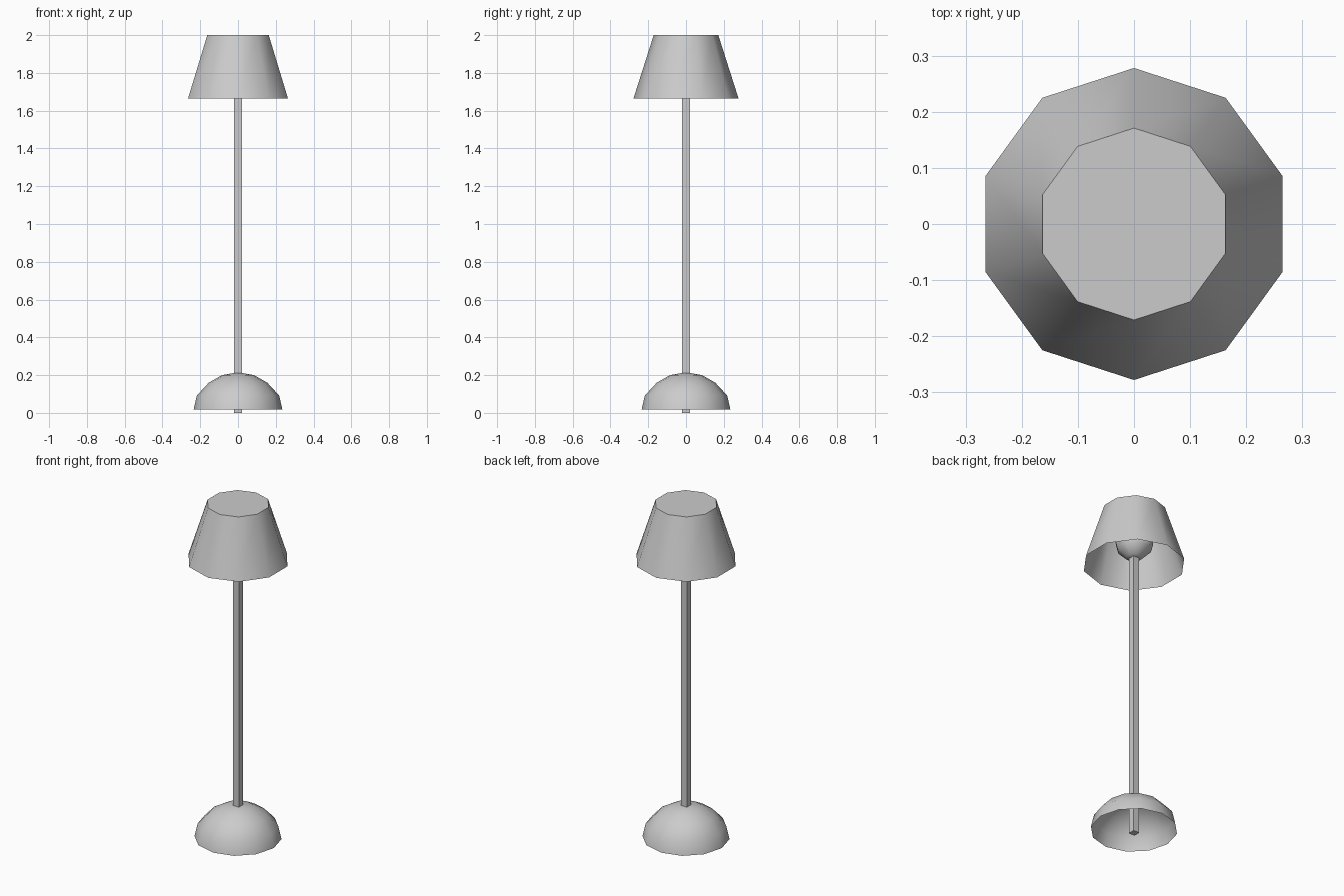
import bpy, math

if "Cube" in bpy.data.objects:
    bpy.data.objects.remove(bpy.data.objects["Cube"])


def lathe(name, profile, sides, offset=0.0, smooth=40):
    """Revolve an (r, z) profile; r = 0 makes a pole point."""
    verts, rings, faces = [], [], []
    for r, z in profile:
        count = 1 if r == 0 else sides
        rings.append([len(verts) + i for i in range(count)])
        for i in range(count):
            a = offset + 2 * math.pi * i / sides
            verts.append((r * math.cos(a), r * math.sin(a), z))
    for lo, hi in zip(rings, rings[1:]):
        for i in range(sides):
            j = (i + 1) % sides
            loop = [lo[i % len(lo)], lo[j % len(lo)], hi[j % len(hi)], hi[i % len(hi)]]
            faces.append(list(dict.fromkeys(loop)))
    if len(rings[-1]) > 1:
        faces.append(rings[-1])
    mesh = bpy.data.meshes.new(name)
    mesh.from_pydata(verts, [], faces)
    obj = bpy.data.objects.new(name, mesh)
    bpy.context.collection.objects.link(obj)
    bpy.context.view_layer.objects.active = obj
    obj.select_set(True)
    bpy.ops.object.shade_smooth_by_angle(angle=math.radians(smooth))
    obj.select_set(False)
    return obj


# Shade: ten-sided, closed on top, open below
lathe("shade", [(0.278, 1.665), (0.171, 2.0)], 10, math.pi / 2)

# Hollow domed base
lathe("base", [(0.235, 0.018), (0.218, 0.092), (0.155, 0.16), (0.085, 0.2), (0, 0.215)], 12)

# Bulb hidden inside the shade
lathe("bulb", [(0, 1.7), (0.045, 1.71), (0.095, 1.76), (0.108, 1.81),
               (0.095, 1.86), (0.05, 1.905), (0, 1.915)], 8, math.pi / 8)

# Square pole
bpy.ops.mesh.primitive_cube_add(size=1, location=(0, 0, 0.87))
pole = bpy.context.object
pole.name = "pole"
pole.scale = (0.04, 0.04, 1.74)
